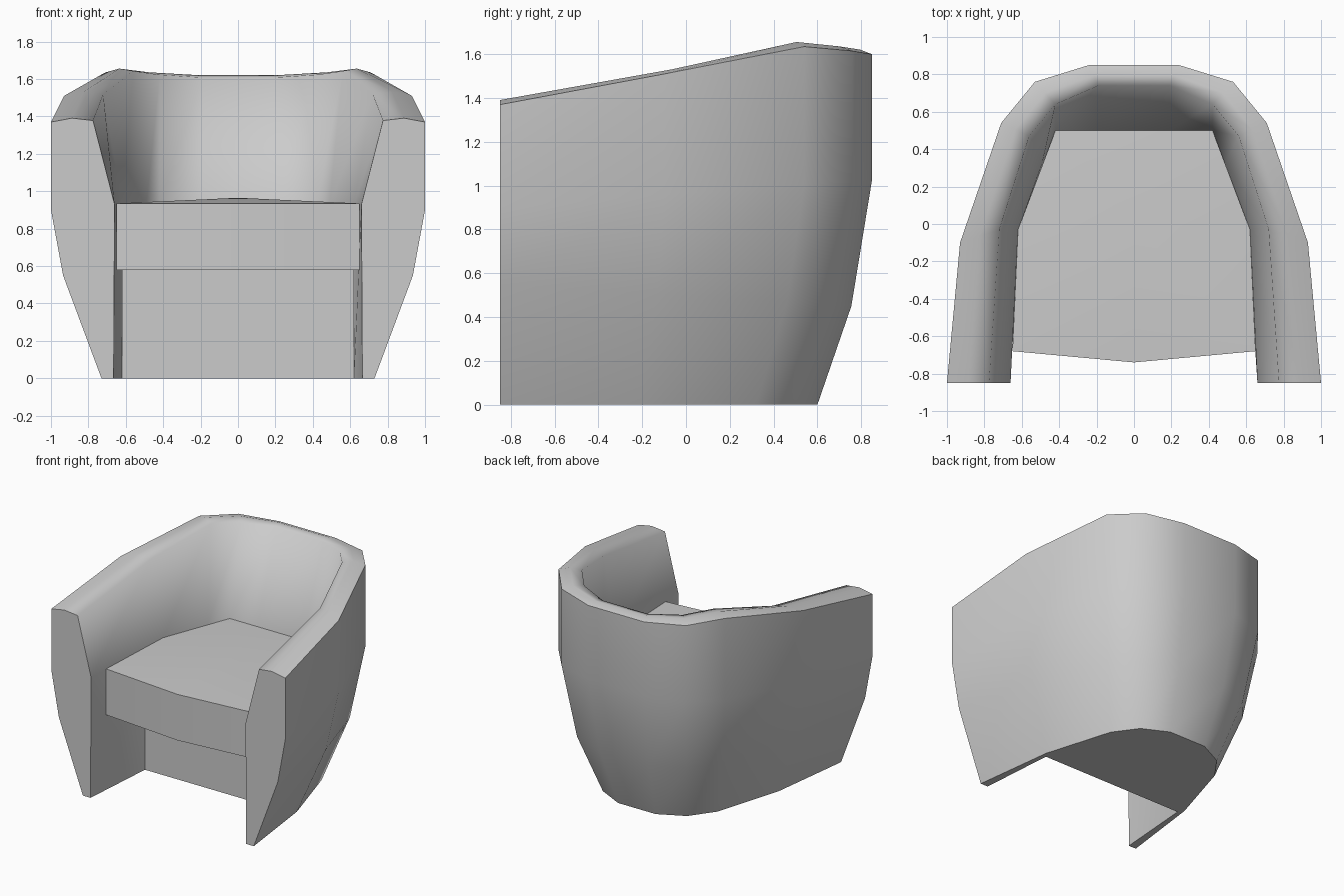
import bpy
import bmesh
from mathutils import Vector

default_cube = bpy.data.objects.get("Cube")
if default_cube:
    bpy.data.objects.remove(default_cube, do_unlink=True)

# Upholstery colour
fabric = bpy.data.materials.new("light grey fabric")
fabric.use_nodes = True
colour = (0.6, 0.6, 0.6, 1)
fabric.diffuse_color = colour
fabric.node_tree.nodes["Principled BSDF"].inputs["Base Color"].default_value = colour


def finish(name, mesh_builder):
    """Turn a bmesh into a named, smooth shaded object."""
    bmesh.ops.recalc_face_normals(mesh_builder, faces=mesh_builder.faces)
    for face in mesh_builder.faces:
        face.smooth = True
    mesh = bpy.data.meshes.new(name)
    mesh_builder.to_mesh(mesh)
    mesh_builder.free()
    mesh.materials.append(fabric)
    obj = bpy.data.objects.new(name, mesh)
    bpy.context.collection.objects.link(obj)
    return obj


def mirrored(points):
    """Continue a half path round the back to the other side."""
    return points + [Vector((-p.x, p.y, p.z)) for p in reversed(points)]


def path(points, heights):
    return [Vector((x, y, z)) for (x, y), z in zip(points, heights)]


def blend(start, end, height, factor):
    """Row between two paths, with heights and factors running front to back."""
    row = []
    for a, b in zip(start, end):
        t = (b.y - end[0].y) / (end[-1].y - end[0].y)
        p = a.lerp(b, factor[0] + (factor[1] - factor[0]) * t)
        p.z = height[0] + (height[1] - height[0]) * t
        row.append(p)
    return row


def prism(name, outline, bottom, top, crown=0):
    """Straight sided block whose top rises by crown in the middle."""
    bm = bmesh.new()
    low = [bm.verts.new((p.x, p.y, bottom)) for p in outline]
    high = [bm.verts.new((p.x, p.y, top)) for p in outline]
    peak = bm.verts.new((0, 0, top + crown))
    bm.faces.new(low)
    for i in range(len(outline)):
        j = (i + 1) % len(outline)
        bm.faces.new((low[i], low[j], high[j], high[i]))
        bm.faces.new((high[i], high[j], peak))
        bm.edges.get((low[i], low[j])).smooth = False
        bm.edges.get((high[i], high[j])).smooth = False
        corner = bm.edges.get((low[i], high[i]))
        corner.smooth = abs(outline[i].x) < 0.01
    return finish(name, bm)


# Half paths of the wrap-around shell, from arm front to middle of back
level = [0] * 5
rim_heights = [1.37, 1.51, 1.635, 1.615, 1.6]
base = path([(.73, -.85), (.65, -.21), (.49, .32), (.36, .5), (.16, .6)], level)
rim = path([(1, -.85), (.93, -.1), (.71, .54), (.53, .76), (.24, .85)], rim_heights)
inner_rim = path([(.775, -.85), (.72, -.03), (.56, .47), (.42, .64), (.19, .74)],
                 [z + 0.008 for z in rim_heights])
seat_line = path([(.66, -.85), (.62, -.03), (.49, .33), (.42, .5), (.19, .5)],
                 [0.93] * 5)
floor_line = path([(.665, -.85), (.62, -.25), (.42, .2), (.3, .35), (.14, .45)], level)

belly = blend(base, rim, (0.55, 0.45), (0.76, 0.62))
shoulder = blend(rim, rim, (0.9, 1.03), (0, 0))
ridge = [a.lerp(b, 0.5) + Vector((0, 0, 0.017)) for a, b in zip(rim, inner_rim)]

# Arms and back: one shell lofted through the rows
rows = [mirrored(r) for r in
        (base, belly, shoulder, rim, ridge, inner_rim, seat_line, floor_line)]
bm = bmesh.new()
grid = [[bm.verts.new(p) for p in row] for row in rows]
count = len(rows)
for k in range(count):
    row, following = grid[k], grid[(k + 1) % count]
    for i in range(len(row) - 1):
        bm.faces.new((row[i], row[i + 1], following[i + 1], following[i]))
for end in (0, -1):
    cap = bm.faces.new([row[end] for row in grid])
    for edge in cap.edges:
        edge.smooth = False
# Sharp hems along the floor and the outer rim
for row in (grid[0], grid[3], grid[-1]):
    for a, b in zip(row, row[1:]):
        bm.edges.get((a, b)).smooth = False
finish("arms_and_back", bm)

# Recessed base under the seat
prism("base", mirrored(floor_line[1:]), 0, 0.6)

# Seat cushion with a bowed front and a slightly domed top
cushion = [Vector((0, -.74, 0)), Vector((.65, -.68, 0))]
cushion += mirrored([seat_line[1], seat_line[3]])
cushion.append(Vector((-.65, -.68, 0)))
prism("seat_cushion", cushion, 0.58, 0.935, 0.03)
